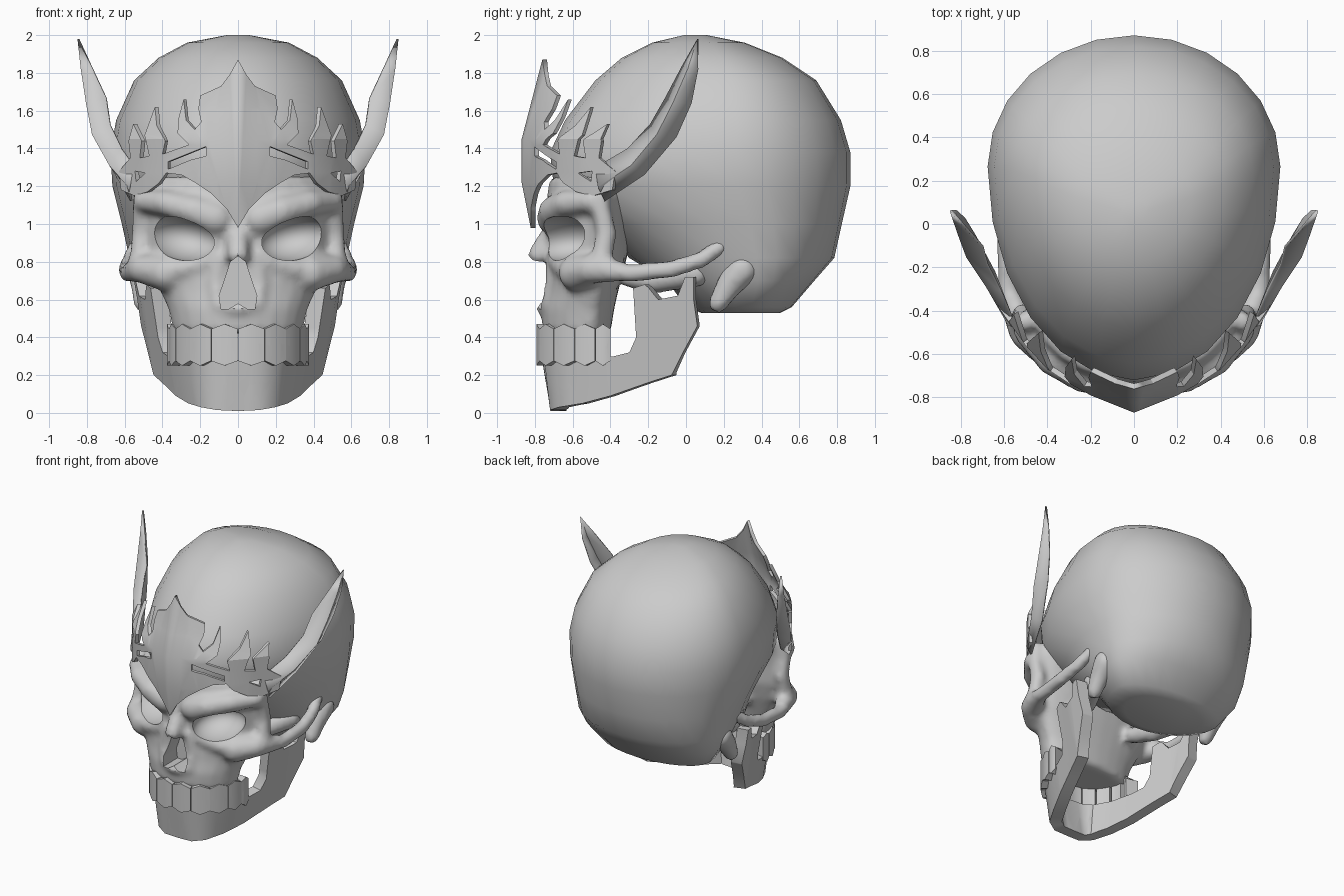
import bpy, bmesh, math
from mathutils import Matrix, Vector

if "Cube" in bpy.data.objects:
    bpy.data.objects.remove(bpy.data.objects["Cube"])

bone = bpy.data.materials.new("bone_grey")
bone.use_nodes = True
GREY = (0.6, 0.6, 0.6, 1)
bone.diffuse_color = GREY
bone.node_tree.nodes["Principled BSDF"].inputs["Base Color"].default_value = GREY


def make(name, bm, mirror=False, smooth=None):
    me = bpy.data.meshes.new(name)
    bm.to_mesh(me)
    bm.free()
    ob = bpy.data.objects.new(name, me)
    bpy.context.collection.objects.link(ob)
    me.materials.append(bone)
    if mirror:
        ob.modifiers.new("mirror", 'MIRROR').merge_threshold = 0.001
    if smooth:
        shade(ob, smooth)
    return ob


def select(ob):
    bpy.ops.object.select_all(action='DESELECT')
    ob.select_set(True)
    bpy.context.view_layer.objects.active = ob


def shade(ob, degrees):
    select(ob)
    bpy.ops.object.shade_smooth_by_angle(angle=math.radians(degrees))


def along(path, u):
    """Point at parameter u on a polyline with unit steps."""
    i = max(0, min(int(u), len(path) - 2))
    return Vector(path[i]).lerp(Vector(path[i + 1]), u - i)


def egg_loft(bm, rows, n=24, mid=0.62):
    """Egg-shaped rings (z, front y, back y, half width) joined and capped."""
    rings = []
    for z, yf, yb, w in rows:
        ym = yf + mid * (yb - yf)
        ring = []
        for k in range(n):
            c, s = math.cos(k * math.tau / n), math.sin(k * math.tau / n)
            ring.append(bm.verts.new((w * s, ym + c * (yb - ym if c > 0 else ym - yf), z)))
        rings.append(ring)
    for a, b in zip(rings, rings[1:]):
        for k in range(n):
            j = (k + 1) % n
            bm.faces.new((a[k], a[j], b[j], b[k]))
    bm.faces.new(rings[0])
    bm.faces.new(rings[-1])
    bmesh.ops.recalc_face_normals(bm, faces=bm.faces[:])


def tube(bm, pts, r0, r1):
    """Row of overlapping balls along a path, on both sides."""
    steps = 5 * (len(pts) - 1)
    for k in range(steps + 1):
        p = along(pts, k / 5)
        r = r0 + (r1 - r0) * k / steps
        for side in ((1, -1) if p.x else (1,)):
            bmesh.ops.create_icosphere(bm, subdivisions=2, radius=r,
                                       matrix=Matrix.Translation((side * p.x, p.y, p.z)))


def plate(name, loops, place, cuts=(), levels=(), thick=0.03, smooth=30):
    """Fill outlines with holes in (u, z), cut into a grid, thicken, bend with place(u, z)."""
    bm = bmesh.new()
    for loop in loops:
        vs = [bm.verts.new((u, 0, z)) for u, z in loop]
        for a, b in zip(vs, vs[1:] + vs[:1]):
            bm.edges.new((a, b))
    bmesh.ops.triangle_fill(bm, edges=bm.edges[:], use_beauty=True)
    for co, no in [((c, 0, 0), (1, 0, 0)) for c in cuts] + [((0, 0, h), (0, 0, 1)) for h in levels]:
        bmesh.ops.bisect_plane(bm, geom=bm.verts[:] + bm.edges[:] + bm.faces[:],
                               dist=0.0001, plane_co=co, plane_no=no)
    back = bmesh.ops.extrude_face_region(bm, geom=bm.faces[:], use_keep_orig=True)["geom"]
    for v in [g for g in back if isinstance(g, bmesh.types.BMVert)]:
        v.co.y = 1
    bmesh.ops.recalc_face_normals(bm, faces=bm.faces[:])
    seam = [f for f in bm.faces if all(v.co.x < 0.001 for v in f.verts)]
    bmesh.ops.delete(bm, geom=seam, context='FACES')
    for v in bm.verts:
        u, depth, z = v.co
        p = Vector(place(u, z))
        if depth > 0.5:
            t = Vector(place(u + 0.02, z)) - Vector(place(u - 0.02, z))
            inward = Vector((-t.y, t.x, 0)).normalized() if u > 0.001 else Vector((0, 1, 0))
            p += inward * thick
        v.co = p
    return make(name, bm, True, smooth)


# Cranium
bm = bmesh.new()
egg_loft(bm, [(0.53, 0.08, 0.5, 0.3), (0.56, 0.0, 0.56, 0.44), (0.7, -0.1, 0.68, 0.54),
              (0.82, -0.3, 0.785, 0.575), (1.0, -0.46, 0.825, 0.615), (1.2, -0.7, 0.87, 0.665),
              (1.38, -0.72, 0.87, 0.675), (1.55, -0.64, 0.82, 0.645), (1.76, -0.48, 0.69, 0.55),
              (1.88, -0.34, 0.51, 0.42), (1.96, -0.18, 0.31, 0.27), (2.0, -0.01, 0.11, 0.06)])
make("cranium", bm, smooth=50)

# Face bones, fused into one surface
bm = bmesh.new()
egg_loft(bm, [(0.42, -0.76, -0.4, 0.34), (0.55, -0.765, -0.38, 0.37), (0.64, -0.74, -0.36, 0.41),
              (0.75, -0.73, -0.33, 0.46), (0.88, -0.71, -0.3, 0.48), (1.02, -0.71, -0.3, 0.49),
              (1.12, -0.74, -0.28, 0.49), (1.25, -0.72, -0.2, 0.47)], mid=0.7)
# brow, outer eye rim, cheek, arch, lower eye rim, nasal bone, nostril rim, mastoid, skull base
tube(bm, [(0.12, -0.7, 1.03), (0.23, -0.7, 1.07), (0.38, -0.63, 1.11), (0.5, -0.5, 1.12)], 0.095, 0.06)
tube(bm, [(0.5, -0.45, 1.2), (0.51, -0.45, 1.08), (0.51, -0.42, 0.95), (0.52, -0.45, 0.8)], 0.05, 0.06)
tube(bm, [(0.38, -0.58, 0.74), (0.5, -0.5, 0.76), (0.56, -0.36, 0.75)], 0.1, 0.06)
tube(bm, [(0.54, -0.46, 0.77), (0.58, -0.3, 0.74), (0.59, -0.08, 0.76), (0.57, 0.08, 0.81),
          (0.54, 0.18, 0.88)], 0.055, 0.045)
tube(bm, [(0.12, -0.68, 0.92), (0.16, -0.68, 0.8), (0.3, -0.64, 0.76), (0.45, -0.55, 0.78)], 0.05, 0.06)
tube(bm, [(0, -0.67, 1.06), (0, -0.7, 0.95), (0, -0.78, 0.84)], 0.07, 0.06)
tube(bm, [(0.09, -0.71, 0.82), (0.12, -0.71, 0.7), (0.11, -0.73, 0.58), (0.02, -0.76, 0.55)], 0.04, 0.035)
tube(bm, [(0.5, 0.3, 0.76), (0.5, 0.23, 0.68), (0.5, 0.17, 0.58)], 0.09, 0.055)
tube(bm, [(0.25, -0.3, 0.72), (0.3, -0.15, 0.7), (0.4, 0.05, 0.74)], 0.06, 0.08)
face = make("face_bones", bm)
r = face.modifiers.new("fuse", 'REMESH')
r.mode, r.voxel_size = 'VOXEL', 0.022
s = face.modifiers.new("soften", 'SMOOTH')
s.factor, s.iterations = 0.5, 6
select(face)
for m in list(face.modifiers):
    bpy.ops.object.modifier_apply(modifier=m.name)

# Eye sockets and nose opening, cut from the face
bm = bmesh.new()
for side in (1, -1):
    mat = (Matrix.Translation((side * 0.3, -0.66, 0.925)) @ Matrix.Rotation(side * 0.45, 4, 'Z')
           @ Matrix.Rotation(side * -0.2, 4, 'Y') @ Matrix.Diagonal((0.19, 0.2, 0.115, 1)))
    bmesh.ops.create_uvsphere(bm, u_segments=28, v_segments=18, radius=1, matrix=mat)
half = [(0.05, 0.55), (0.09, 0.55), (0.1, 0.62), (0.065, 0.72), (0.04, 0.8)]
nose = [(0, 0.58)] + half + [(0, 0.83)] + [(-x, z) for x, z in reversed(half)]
front = bm.faces.new([bm.verts.new((x, -0.95, z)) for x, z in nose])
pushed = bmesh.ops.extrude_face_region(bm, geom=[front], use_keep_orig=True)["geom"]
bmesh.ops.translate(bm, vec=(0, 0.35, 0), verts=[g for g in pushed if isinstance(g, bmesh.types.BMVert)])
bmesh.ops.recalc_face_normals(bm, faces=bm.faces[:])
cutter = make("opening_cutter", bm)
cutter.hide_render = True
b = face.modifiers.new("openings", 'BOOLEAN')
b.operation, b.solver, b.object = 'DIFFERENCE', 'FLOAT', cutter
select(face)
bpy.ops.object.modifier_apply(modifier=b.name)
bpy.data.objects.remove(cutter)
shade(face, 45)

# Lower jaw, a leaning plate wrapped around the chin
JAW = [(0, -0.74), (0.12, -0.735), (0.21, -0.68), (0.28, -0.55), (0.34, -0.4), (0.4, -0.2),
       (0.44, -0.07), (0.46, 0.06)]


def jaw_place(u, z):
    p = along(JAW, u)
    lean = 0.17 * (z - 0.15)
    side = min(max(u, 0) / 3, 1)
    return (p.x + lean * side, p.y - lean * (1 - side), z)


plate("lower_jaw", [[(0, 0.01), (1, 0.015), (2, 0.03), (3, 0.05), (4, 0.09), (5, 0.16), (5.95, 0.2),
                     (6.5, 0.34), (7, 0.46), (6.85, 0.6), (6.85, 0.72), (6.5, 0.72), (6.2, 0.62),
                     (5.4, 0.6), (4.9, 0.68), (4.6, 0.66), (4.68, 0.4), (4.5, 0.32), (4.1, 0.3),
                     (3, 0.28), (2, 0.28), (0, 0.28)]],
      jaw_place, [k / 2 for k in range(1, 14)], (0.15, 0.31, 0.45), 0.085, 40)

# Teeth, one tall piece for each step of the dental arch
ARCH = [(0, -0.79), (0.143, -0.775), (0.254, -0.7), (0.33, -0.59), (0.365, -0.48), (0.37, -0.4)]
for k in range(len(ARCH) - 1):
    a, b, m = k + 0.01, k + 0.99, k + 0.5

    def tooth_place(u, z):
        p = along(ARCH, u)
        bulge = 0.008 * math.sin(math.pi * (u - k))
        return (p.x + bulge * k / 4, p.y - bulge * (1 - k / 4), z)

    plate(f"tooth_pair_{k + 1}", [[(a, 0.275), (m, 0.25), (b, 0.275), (b, 0.445), (m, 0.47), (a, 0.445)]],
          tooth_place, (k + 0.25, m, k + 0.75), (0.36,), 0.09, 40)

# Crown, a pierced plate bent around the forehead
BAND = [(0, -0.87), (0.1, -0.83), (0.2, -0.79), (0.3, -0.735), (0.4, -0.67), (0.5, -0.56),
        (0.6, -0.42), (0.7, -0.27)]


def crown_place(u, z):
    back = 0.26 * max(z - 1.45, 0) * (1 + 4 * abs(u)) + 0.2 * max(1.22 - z, 0) * max(1 - 2 * u, 0)
    return (u, along(BAND, u * 10).y + back, z)


outline = [(0, 0.98), (0.06, 1.08), (0.14, 1.16), (0.22, 1.215), (0.3, 1.26), (0.38, 1.27), (0.42, 1.215),
           (0.48, 1.17), (0.55, 1.15), (0.62, 1.18), (0.63, 1.28), (0.57, 1.35), (0.58, 1.44),
           (0.555, 1.53), (0.51, 1.44), (0.52, 1.35), (0.47, 1.36), (0.495, 1.47), (0.44, 1.62),
           (0.43, 1.52), (0.385, 1.44), (0.4, 1.37), (0.26, 1.42), (0.32, 1.48), (0.315, 1.56),
           (0.288, 1.66), (0.275, 1.55), (0.23, 1.5), (0.195, 1.54), (0.21, 1.61), (0.2, 1.68),
           (0.09, 1.73), (0.045, 1.79), (0, 1.87)]
slot = [(0.17, 1.36), (0.25, 1.34), (0.37, 1.29), (0.37, 1.33), (0.22, 1.39), (0.17, 1.41)]
eyelet = [(0.49, 1.27), (0.54, 1.225), (0.545, 1.28)]
plate("crown", [outline, slot, eyelet], crown_place, [k / 10 for k in range(1, 7)],
      (1.22, 1.45, 1.6), 0.025, 25)

# Swept wings at the crown's ends: upper edge, outer ridge, lower edge
upper = [(0.55, -0.48, 1.3), (0.62, -0.31, 1.4), (0.68, -0.19, 1.53), (0.7, -0.11, 1.67), (0.78, -0.02, 1.84)]
lower = [(0.57, -0.43, 1.12), (0.65, -0.22, 1.26), (0.74, -0.05, 1.46), (0.79, 0.03, 1.64), (0.83, 0.065, 1.82)]
bm = bmesh.new()
rows = []
for a, b, push in zip(upper, lower, (0.02, 0.045, 0.06, 0.055, 0.025)):
    ridge = Vector(a).lerp(Vector(b), 0.55) + push * Vector((1, -0.7, -0.3))
    rows.append([bm.verts.new(p) for p in (a, ridge, b)])
tip = bm.verts.new((0.85, 0.06, 1.98))
for p, q in zip(rows, rows[1:]):
    for k in (0, 1):
        bm.faces.new((p[k], p[k + 1], q[k + 1], q[k]))
for k in (0, 1):
    bm.faces.new((rows[-1][k], rows[-1][k + 1], tip))
wings = make("crown_wings", bm, True, 25)
wings.modifiers.new("thickness", 'SOLIDIFY').thickness = 0.012
